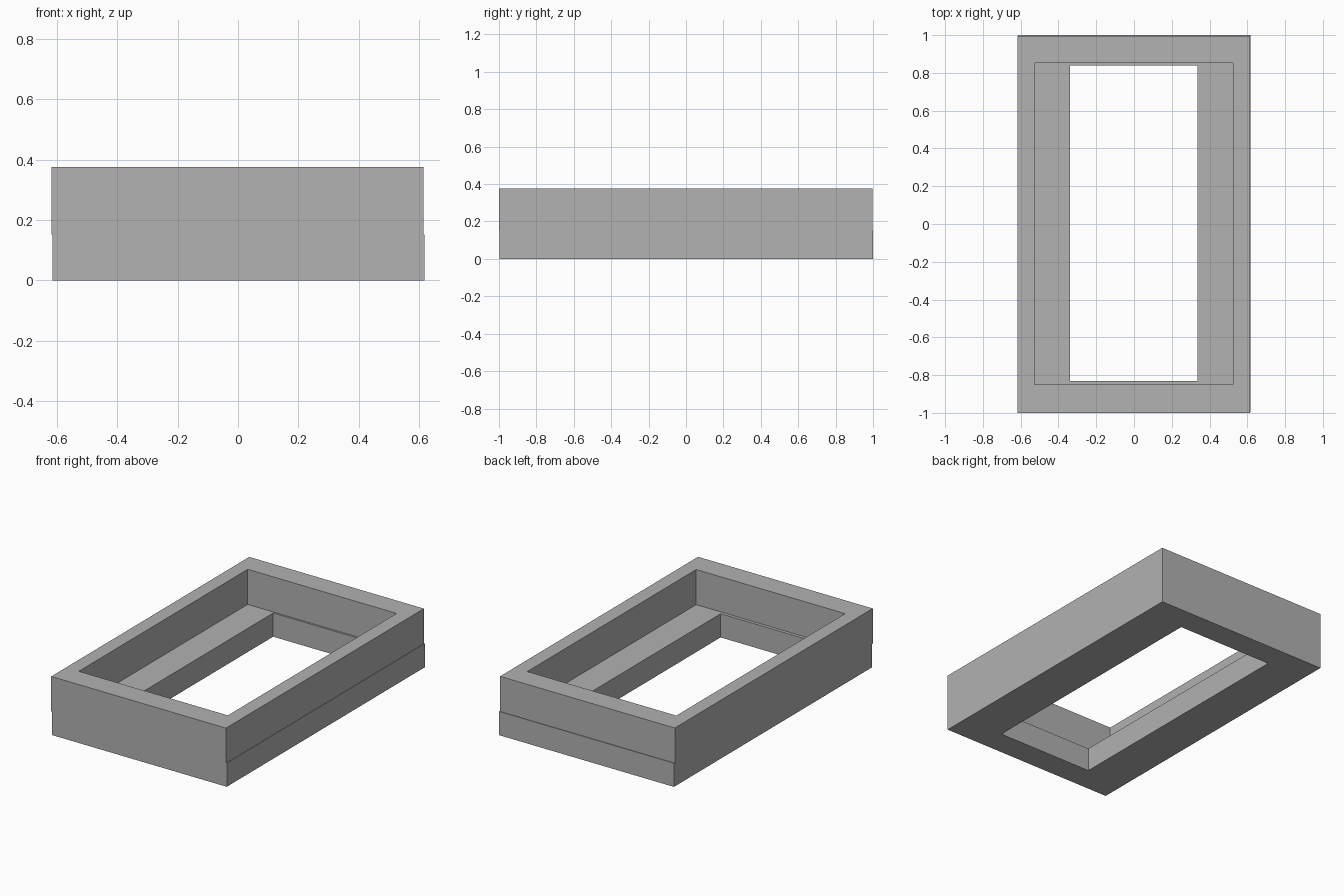
import bpy
import bmesh

cube = bpy.data.objects.get("Cube")
if cube:
    bpy.data.objects.remove(cube, do_unlink=True)

grey = bpy.data.materials.new("mid grey")
grey.use_nodes = True
colour = (0.445, 0.445, 0.445, 1)
grey.diffuse_color = colour
grey.node_tree.nodes["Principled BSDF"].inputs["Base Color"].default_value = colour


def frame(name, outer, inner, bottom, top):
    """Rectangular frame; outer and inner are (x min, x max, y min, y max)."""
    bm = bmesh.new()

    def ring(rect, z):
        x0, x1, y0, y1 = rect
        return [bm.verts.new((x, y, z))
                for x, y in ((x0, y0), (x1, y0), (x1, y1), (x0, y1))]

    loops = [ring(outer, bottom), ring(outer, top), ring(inner, top), ring(inner, bottom)]
    for a, b in zip(loops, loops[1:] + loops[:1]):
        for i in range(4):
            j = (i + 1) % 4
            bm.faces.new((a[i], a[j], b[j], b[i]))
    bmesh.ops.recalc_face_normals(bm, faces=bm.faces)
    mesh = bpy.data.meshes.new(name)
    bm.to_mesh(mesh)
    bm.free()
    mesh.materials.append(grey)
    obj = bpy.data.objects.new(name, mesh)
    bpy.context.collection.objects.link(obj)
    return obj


# Lower frame with the narrow opening, set slightly off the upper one
seam = 0.151
frame("lower_frame", (-0.615, 0.618, -0.996, 1.0), (-0.34, 0.337, -0.83, 0.84), 0, seam)

# Upper frame with the wide opening
frame("upper_frame", (-0.618, 0.615, -1.0, 0.996), (-0.528, 0.524, -0.851, 0.852), seam, 0.375)
